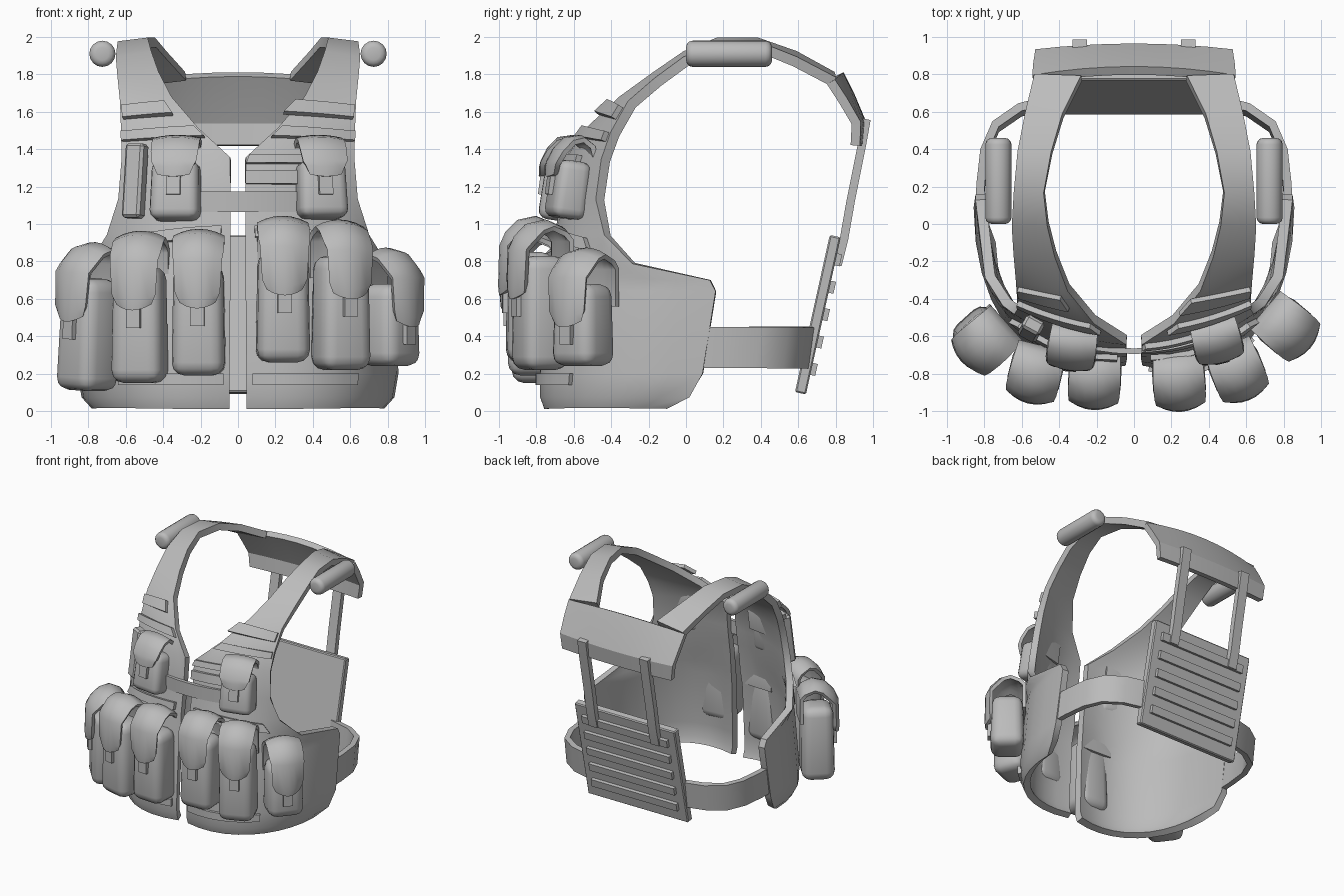
import bpy, bmesh, math
from mathutils import Vector, Matrix

if "Cube" in bpy.data.objects:
    bpy.data.objects.remove(bpy.data.objects["Cube"])

grey = bpy.data.materials.new("fabric_grey")
grey.diffuse_color = (0.5, 0.5, 0.5, 1)
grey.use_nodes = True
grey.node_tree.nodes["Principled BSDF"].inputs["Base Color"].default_value = grey.diffuse_color


def finish(name, bm, solid=0, mirror=False, angle=35, matrix=None):
    bmesh.ops.recalc_face_normals(bm, faces=bm.faces)
    me = bpy.data.meshes.new(name)
    bm.to_mesh(me)
    bm.free()
    me.materials.append(grey)
    ob = bpy.data.objects.new(name, me)
    bpy.context.collection.objects.link(ob)
    if matrix:
        ob.matrix_world = matrix
    bpy.ops.object.select_all(action='DESELECT')
    ob.select_set(True)
    bpy.context.view_layer.objects.active = ob
    if solid:
        m = ob.modifiers.new("thick", 'SOLIDIFY')
        m.thickness, m.offset = solid, 0
        bpy.ops.object.modifier_apply(modifier=m.name)
    bpy.ops.object.shade_smooth_by_angle(angle=math.radians(angle))
    if mirror:
        ob.modifiers.new("mirror", 'MIRROR')
    return ob


def grid(name, rows, **kw):
    """Sheet from rows of points, thickened by solidify."""
    bm = bmesh.new()
    vs = [[bm.verts.new(p) for p in r] for r in rows]
    for a, b in zip(vs, vs[1:]):
        for i in range(len(a) - 1):
            bm.faces.new((a[i], a[i + 1], b[i + 1], b[i]))
    return finish(name, bm, **kw)


def box(name, size, bevel=0, seg=1, taper=1, **kw):
    bm = bmesh.new()
    bmesh.ops.create_cube(bm, size=1)
    for v in bm.verts:
        k = taper if v.co.z > 0 else 1
        v.co = Vector((v.co.x * size[0] * k, v.co.y * size[1] * k, v.co.z * size[2]))
    if bevel:
        bmesh.ops.bevel(bm, geom=bm.edges[:], offset=bevel, segments=seg, profile=0.5, affect='EDGES')
    return finish(name, bm, **kw)


# Front panel profile: centre edge x, y, z, outer edge x, y, z, wrap (0 straight, 1 round the body)
PROFILE = [
    (.05, -.71, .02, .76, -.10, .03, .97),
    (.05, -.73, .08, .81, .02, .08, 1),
    (.05, -.73, .20, .83, .09, .20, 1),
    (.045, -.71, .65, .82, .16, .64, .95),
    (.04, -.69, .78, .82, .13, .70, .9),
    (.04, -.68, .90, .77, -.28, .79, .7),
    (.04, -.66, 1.02, .68, -.42, .94, .5),
    (.04, -.64, 1.15, .625, -.46, 1.13, .4),
    (.04, -.62, 1.35, .61, -.43, 1.34, .25),
    (.21, -.51, 1.50, .615, -.38, 1.48, .1),
    (.35, -.34, 1.66, .625, -.29, 1.64, 0),
    (.42, -.16, 1.79, .64, -.15, 1.76, 0),
    (.46, .00, 1.90, .65, .00, 1.87, 0),
    (.48, .17, 1.97, .64, .17, 1.95, 0),
    (.44, .38, 1.97, .62, .38, 1.95, 0),
    (.38, .58, 1.90, .58, .58, 1.87, 0),
    (.28, .78, 1.79, .53, .79, 1.76, 0),
]


def control_row(xi, yi, zi, xo, yo, zo, k):
    a, d = Vector((xi, yi, zi)), Vector((xo, yo, zo))
    b = a.lerp(d, 1 / 3).lerp(Vector((.46, yi - .12, zi)), k)
    c = a.lerp(d, 2 / 3).lerp(Vector((xo, min(yo - .1, -.55), zo)), k)
    return a, b, c, d


ROWS = [control_row(*p) for p in PROFILE]


def surf(r, t):
    i = min(int(r), len(ROWS) - 2)
    p = [a.lerp(b, r - i) for a, b in zip(ROWS[i], ROWS[i + 1])]
    s = 1 - t
    return p[0] * s**3 + p[1] * 3 * s * s * t + p[2] * 3 * s * t * t + p[3] * t**3


def normal(r, t):
    e = 0.02
    return (surf(r, t + e) - surf(r, t - e)).cross(surf(r + e, t) - surf(r - e, t)).normalized()


grid("front_panel", [[surf(r, c / 10) for c in range(11)] for r in range(len(ROWS))],
     solid=.055, mirror=True)


# Webbing strips following the panel
def strip(name, side, r0, r1, t0, t1, lift=.045):
    rows = []
    for r in (r0, r1):
        row = []
        for k in range(7):
            t = t0 + (t1 - t0) * k / 6
            p = surf(r, t) + normal((r0 + r1) / 2, t) * lift
            row.append((p.x * side, p.y, p.z))
        rows.append(row)
    grid(name, rows, solid=.03)


for s, n in ((-1, "left"), (1, "right")):
    strip(n + "_hem_webbing", s, 1.5, 2.0, .03, .52, .035)
    strip(n + "_shoulder_webbing", s, 9.4, 9.8, -.08 if s > 0 else .2, .95)
    strip(n + "_chest_webbing", s, 8.65, 9.0, .04, .97)
    strip(n + "_belt_webbing", s, 5.2, 5.7, .05, .7)
strip("right_middle_webbing", 1, 7.3, 7.65, 0, .55)
strip("right_upper_middle_webbing", 1, 7.85, 8.1, 0, .55)


# Pouches: rounded body, arched flap and buckle
def pouch(name, x, y, z0, ztop, ang, tilt=0):
    big = z0 < .5
    w, d = (.285, .26) if big else (.27, .19)
    sag = .035 if big else .015
    top = ztop - z0
    h, f = (top - .18, top - .41) if big else (top - .13, top - .23)
    M = (Matrix.Translation((x, y, z0)) @ Matrix.Rotation(math.radians(ang), 4, 'Z')
         @ Matrix.Rotation(math.radians(tilt), 4, 'Y') @ Matrix.Rotation(0 if big else -.14, 4, 'X'))
    box(name + "_body", (w, d, h), .07 if big else .05, 3, .93, angle=50,
        matrix=M @ Matrix.Translation((0, 0, h / 2)))
    # depth fraction, height, width fraction
    prof = [(.5, h - .12, .9), (.5, top - .1, .9), (.38, top - .03, .9), (.1, top, .92),
            (-.25, top - .02, .93), (-.48, top - .08, .92), (-.6, top - .15, .88),
            (-.62, f + .05, .8), (-.6, f, .62)]
    rows = []
    for i, (py, pz, k) in enumerate(prof):
        row = []
        for c in range(7):
            u = c / 3 - 1
            droop = sag * u * u
            z = pz - droop if 2 <= i <= 5 else pz + droop if i > 6 else pz
            row.append((u * w / 2 * k, py * d + (droop if i > 3 else 0), z))
        rows.append(row)
    grid(name + "_flap", rows, solid=.028, angle=60, matrix=M)
    box(name + "_buckle", (.075, .035, .11), matrix=M @ Matrix.Translation((0, -d * .52, f - .04)))


pouch("left_side_pouch", -.81, -.60, .11, .89, -48, 3)
pouch("left_outer_pouch", -.525, -.79, .15, .95, -14)
pouch("left_inner_pouch", -.21, -.82, .19, .96, -3)
pouch("right_inner_pouch", .24, -.83, .26, 1.03, 4)
pouch("right_outer_pouch", .55, -.78, .22, 1.01, 22)
pouch("right_side_pouch", .81, -.55, .24, .86, 50)
pouch("left_chest_pouch", -.335, -.69, 1.02, 1.47, -8)
pouch("right_chest_pouch", .45, -.65, 1.03, 1.47, 14)
box("magazine", (.11, .08, .40), .015,
    matrix=Matrix.Translation((-.55, -.56, 1.23)) @ Matrix.Rotation(-.5, 4, 'Z') @ Matrix.Rotation(-.12, 4, 'X'))


# Bands swept along a path with a width direction
def band(name, path, half, thick, **kw):
    h = Vector(half)
    grid(name, [[Vector(p) - h, Vector(p) + h] for p in path], solid=thick, **kw)


band("chest_strap", [(x / 10, -.68 + .0045 * x * x, 1.12) for x in range(-4, 5)], (0, 0, .055), .03)
band("cummerbund", [(x, y, .34) for x, y in ((.825, .07), (.82, .2), (.80, .38), (.74, .52), (.61, .61),
                                             (.42, .66))], (0, .015, .11), .045, mirror=True)
band("back_strap", [(.29, y, z) for y, z in ((.965, 1.56), (.94, 1.42), (.88, 1.12), (.845, .92), (.81, .78))],
     (.04, 0, 0), .045, mirror=True)

# Upper back yoke, bowed backwards at the centre
yoke = []
for y, z, w, bow, rise in ((.775, 1.76, .54, .045, .04), (.84, 1.66, .535, .04, .02),
                           (.91, 1.54, .525, .03, 0), (.905, 1.42, .51, .02, 0)):
    yoke.append([(u / 4 * w, y + bow * (1 - (u / 4)**2), z + rise * (1 - (u / 4)**2)) for u in range(-4, 5)])
grid("back_yoke", yoke, solid=.05, angle=25)

# Lower back plate with webbing
T = Matrix.Translation((0, .705, .515)) @ Matrix.Rotation(math.radians(-12.5), 4, 'X')
box("back_plate", (.94, .06, .86), .008, matrix=T)
for i in range(5):
    box(f"back_webbing_{i+1}", (.80, .04, .065), matrix=T @ Matrix.Translation((0, .037, -.29 + i * .15)))

# Shoulder rolls
for s, n in ((-1, "left"), (1, "right")):
    bm = bmesh.new()
    bmesh.ops.create_cone(bm, cap_ends=True, segments=16, radius1=.07, radius2=.07, depth=.46)
    caps = [e for e in bm.edges if abs(e.verts[0].co.z - e.verts[1].co.z) < .01]
    bmesh.ops.bevel(bm, geom=caps, offset=.035, segments=3, profile=.5, affect='EDGES')
    finish(n + "_shoulder_roll", bm, angle=60,
           matrix=Matrix.Translation((s * .725, .23, 1.91)) @ Matrix.Rotation(math.pi / 2, 4, 'X'))
